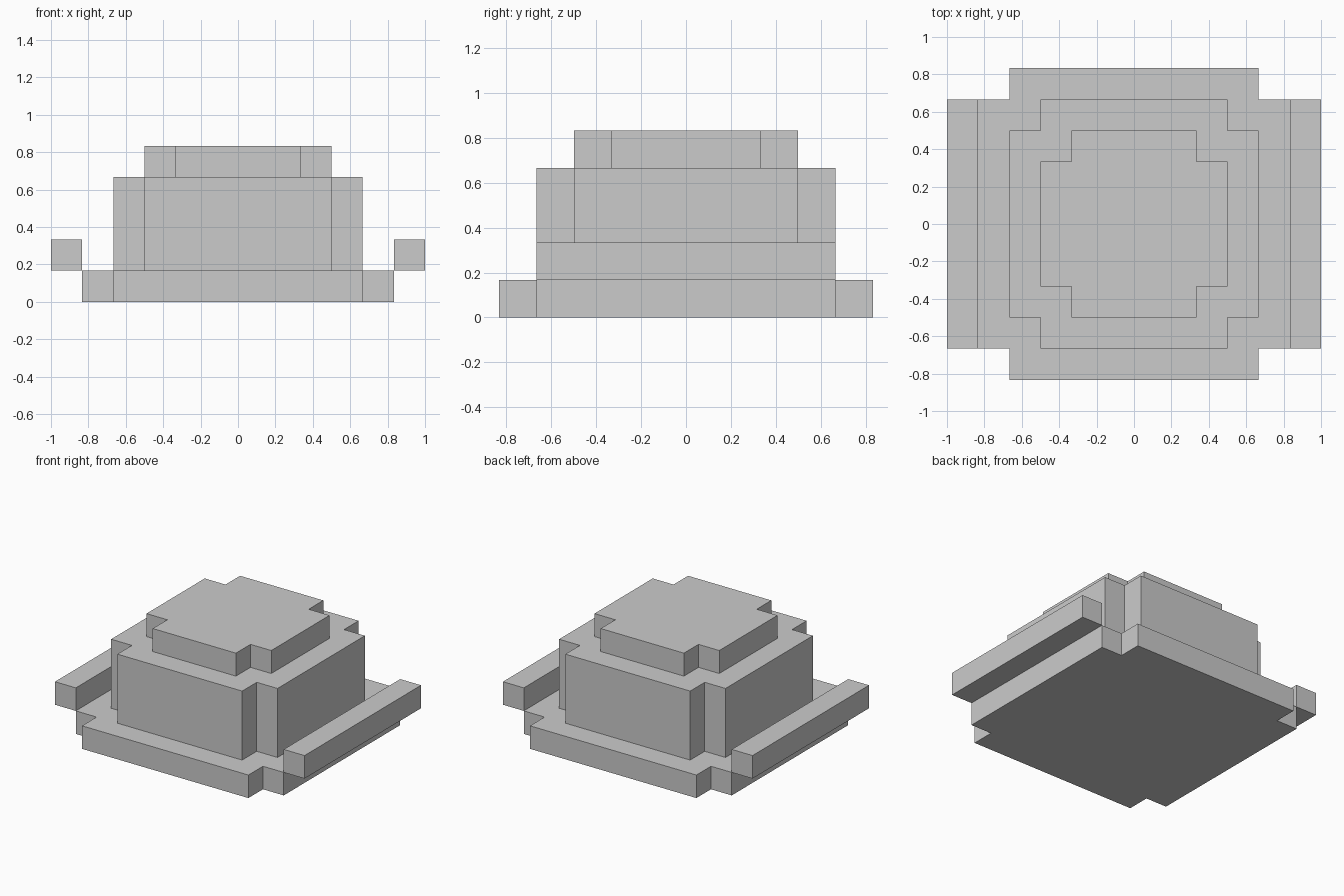
import bpy, bmesh

if "Cube" in bpy.data.objects:
    bpy.data.objects.remove(bpy.data.objects["Cube"])

U = 1 / 6  # the model sits on a block grid, 12 blocks wide


def prism(name, outline, z0, z1):
    """Extrude a closed outline (in blocks) from z0 to z1."""
    bm = bmesh.new()
    face = bm.faces.new([bm.verts.new((x * U, y * U, z0 * U)) for x, y in outline])
    top = bmesh.ops.extrude_face_region(bm, geom=[face])["geom"]
    bmesh.ops.translate(bm, vec=(0, 0, (z1 - z0) * U),
                        verts=[g for g in top if isinstance(g, bmesh.types.BMVert)])
    bmesh.ops.recalc_face_normals(bm, faces=bm.faces)
    mesh = bpy.data.meshes.new(name)
    bm.to_mesh(mesh)
    bm.free()
    obj = bpy.data.objects.new(name, mesh)
    bpy.context.collection.objects.link(obj)
    return obj


def notched_square(r):
    """Square of half-width r with one block cut from each corner."""
    s = r - 1
    corner = [(r, s), (s, s), (s, r)]
    points = []
    for _ in range(4):
        points += corner
        corner = [(-y, x) for x, y in corner]
    return points


# Stacked body of the hat
prism("brim", notched_square(5), 0, 1)
prism("crown", notched_square(4), 1, 4)
prism("crown_top", notched_square(3), 4, 5)

# Raised brim edges on both sides
for side, x in (("left", -6), ("right", 5)):
    prism(f"brim_edge_{side}", [(x, -4), (x + 1, -4), (x + 1, 4), (x, 4)], 1, 2)
